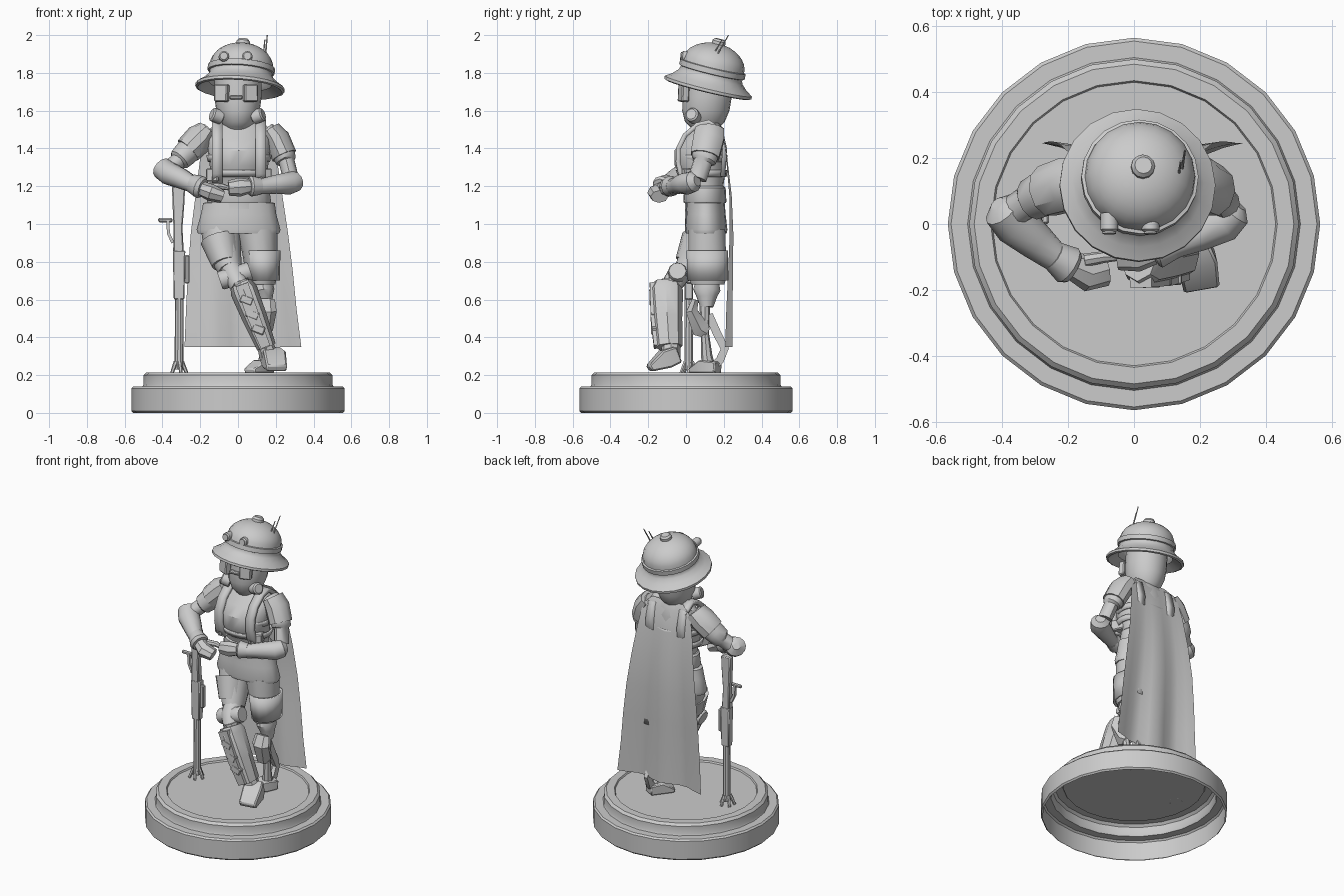
import bpy, bmesh
from math import sin, cos, pi, radians
from mathutils import Vector, Matrix


def finish(name, bm, smooth=True, thick=0, bevel=0):
    me = bpy.data.meshes.new(name)
    bmesh.ops.recalc_face_normals(bm, faces=bm.faces)
    bm.to_mesh(me)
    bm.free()
    ob = bpy.data.objects.new(name, me)
    bpy.context.collection.objects.link(ob)
    if thick:
        m = ob.modifiers.new("thickness", 'SOLIDIFY')
        m.thickness, m.offset = thick, 0
    if bevel:
        m = ob.modifiers.new("bevel", 'BEVEL')
        m.width, m.segments = bevel, 1
    if smooth:
        bpy.ops.object.select_all(action='DESELECT')
        ob.select_set(True)
        bpy.context.view_layer.objects.active = ob
        bpy.ops.object.shade_smooth_by_angle(angle=radians(35))
    return ob


def skin(name, rings, caps=(True, True), **kw):
    bm = bmesh.new()
    vs = [[bm.verts.new(p) for p in r] for r in rings]
    n = len(vs[0])
    for a, b in zip(vs, vs[1:]):
        for i in range(n):
            bm.faces.new((a[i], a[(i + 1) % n], b[(i + 1) % n], b[i]))
    if caps[0]:
        bm.faces.new(vs[0][::-1])
    if caps[1]:
        bm.faces.new(vs[-1])
    return finish(name, bm, **kw)


def stack(name, levels, n=20, mat=Matrix(), caps=(True, True), **kw):
    """Horizontal ellipses: z, centre x, centre y, rx, ry."""
    return skin(name, [[mat @ Vector((cx + rx * cos(2 * pi * i / n), cy + ry * sin(2 * pi * i / n), z))
                        for i in range(n)] for z, cx, cy, rx, ry in levels], caps, **kw)


def lathe(name, prof, n=24, mat=Matrix(), caps=(True, True), **kw):
    return stack(name, [(z, 0, 0, r, r) for r, z in prof], n, mat, caps, **kw)


def limb(name, pts, n=12, ref=(0, 1, 0), **kw):
    """Tube through points (x, y, z, r side, r along ref)."""
    P = [Vector(p[:3]) for p in pts]
    rings = []
    for i, p in enumerate(pts):
        t = (P[min(i + 1, len(P) - 1)] - P[max(i - 1, 0)]).normalized()
        s = t.cross(Vector(ref)).normalized()
        u = s.cross(t)
        o = pi / 4 if n == 4 else 0
        k = 1.414 if n == 4 else 1
        rings.append([P[i] + k * (s * p[3] * cos(o + 2 * pi * j / n) + u * p[4] * sin(o + 2 * pi * j / n))
                      for j in range(n)])
    return skin(name, rings, **kw)


def box(name, loc, size, rot=(0, 0, 0), bevel=0.006):
    bm = bmesh.new()
    bmesh.ops.create_cube(bm, size=1)
    bm.transform(Matrix.Diagonal((*size, 1)))
    ob = finish(name, bm, smooth=False, bevel=bevel)
    ob.location, ob.rotation_euler = loc, [radians(a) for a in rot]
    return ob


def ribbon(name, pts, w, thick=0.015):
    bm = bmesh.new()
    rows = [[bm.verts.new((x + s * w / 2, y, z)) for s in (-1, 1)] for x, y, z in pts]
    for a, b in zip(rows, rows[1:]):
        bm.faces.new((a[0], a[1], b[1], b[0]))
    return finish(name, bm, thick=thick)


# Round plinth, open underneath
lathe("plinth", [(.555, 0), (.565, .01), (.565, .13), (.555, .14), (.505, .14), (.5, .15), (.5, .2),
                 (.485, .215), (.435, .215), (.43, .205)], 24, caps=(False, True))

# Helmet, tilted back
H = Matrix.Translation((.01, .115, 1.715)) @ Matrix.Rotation(radians(4), 4, 'Y') @ Matrix.Rotation(radians(-13.5), 4, 'X')
dome = [(.168 * cos(a * pi / 16), .125 + .122 * sin(a * pi / 16)) for a in range(8)]
lathe("helmet", [(.165, .03), (.225, -.005), (.237, 0), (.237, .015), (.2, .04), (.175, .065), (.168, .08), (.168, .09),
                 (.178, .093), (.178, .122)] + dome + [(.01, .247)], 20, H, caps=(False, True))
lathe("helmet_knob", [(.036, .235), (.036, .26), (.026, .272)], 12, H)
for x in (-.075, .05):
    lathe("helmet_lamp", [(.027, -.02), (.027, .03), (.02, .036), (.02, .042)], 12,
          Matrix.Translation((x, .012, 1.885)) @ Matrix.Rotation(radians(83), 4, 'X'))
for x, y, z in ((.142, .19, 1.975), (.155, .225, 2.0)):
    limb("antenna", [(x - .012, y - .075, z - .13, .005, .005), (x, y, z, .003, .003)], 6)

# Head, lenses and cheek filters
stack("head", [(1.48, 0, .12, .065, .065), (1.515, 0, .1, .07, .08), (1.54, 0, .1, .092, .105), (1.6, 0, .105, .115, .125),
               (1.67, 0, .112, .125, .13), (1.77, 0, .12, .125, .13)])
for x, a in ((-.086, -22), (.066, 18)):
    box("lens", (x, -.012, 1.693), (.074, .04, .092), (-3, 0, a))
box("nose_bridge", (-.01, -.012, 1.67), (.07, .04, .02))
for s in (-1, 1):
    lathe("cheek_filter", [(.03, -.04), (.037, -.035), (.037, .015), (.028, .022)], 14,
          Matrix.Translation((.118 * s - .003, .035, 1.575)) @ Matrix.Rotation(s * radians(70), 4, 'Y') @ Matrix.Rotation(radians(20), 4, 'X'))

# Torso, belt and tunic skirt
stack("torso", [(1.08, .005, .1, .15, .1), (1.18, .005, .1, .14, .095), (1.25, .005, .09, .145, .115),
                (1.31, .005, .075, .155, .135), (1.39, .005, .075, .165, .135), (1.45, .005, .095, .165, .11),
                (1.5, .005, .115, .15, .08), (1.535, .005, .12, .1, .06)])
stack("belt", [(1.11, .005, .1, .165, .11), (1.12, .005, .1, .17, .114), (1.19, .005, .1, .16, .11), (1.2, .005, .1, .15, .1)])
stack("tunic_skirt", [(1.115, .005, .105, .175, .095), (1.11, .005, .105, .19, .1), (1.05, .003, .105, .2, .105),
                      (.97, .003, .107, .222, .112), (.95, .003, .107, .215, .108), (.955, .003, .107, .17, .09)])
for s in (-1, 1):
    ribbon("shoulder_strap", [(.005 + .115 * s, y, z) for y, z in
           ((.0, 1.22), (-.03, 1.27), (-.042, 1.33), (-.04, 1.4), (-.005, 1.47), (.06, 1.525), (.12, 1.54),
            (.18, 1.5), (.205, 1.4), (.195, 1.25))], .055, .025)
    box("chest_pouch", (.005 + .125 * s, .02, 1.26), (.07, .09, .07), (0, 0, 25 * s))
for z in (1.25, 1.33):
    stack("chest_band", [(z, .005, .088, .16, .122), (z + .035, .005, .082, .168, .133)], caps=(False, False), thick=.01)

# Right arm, bent over the rifle
limb("right_upper_arm", [(-.15, .13, 1.49, .05, .06), (-.2, .12, 1.45, .07, .075), (-.28, .09, 1.37, .066, .07),
                         (-.31, .075, 1.34, .06, .065), (-.32, .07, 1.33, .045, .05), (-.37, .035, 1.285, .045, .05)])
limb("right_shoulder_plate", [(-.16, .125, 1.5, .055, .08), (-.2, .12, 1.455, .08, .085), (-.265, .1, 1.39, .075, .08)], 10)
limb("right_forearm", [(-.415, .06, 1.31, .025, .025), (-.4, .045, 1.295, .062, .06), (-.36, .0, 1.265, .068, .062), (-.3, -.05, 1.24, .058, .055),
                       (-.24, -.1, 1.21, .045, .045), (-.2, -.12, 1.195, .048, .048)], ref=(0, 0, 1))
limb("right_cuff", [(-.245, -.095, 1.215, .045, .05), (-.2, -.125, 1.195, .06, .062), (-.185, -.133, 1.19, .05, .05)], ref=(0, 0, 1))
limb("right_hand", [(-.2, -.12, 1.19, .04, .04), (-.14, -.15, 1.165, .055, .045), (-.085, -.14, 1.145, .048, .035)], 8, ref=(0, 0, 1))
limb("right_thumb", [(-.15, -.11, 1.2, .02, .02), (-.09, -.1, 1.2, .018, .018), (-.05, -.1, 1.19, .012, .012)], 8, ref=(0, 0, 1))

# Left arm, folded across the waist
limb("left_upper_arm", [(.15, .13, 1.49, .05, .06), (.2, .12, 1.45, .062, .075), (.245, .1, 1.36, .06, .07),
                        (.255, .095, 1.335, .055, .065), (.258, .09, 1.33, .042, .05), (.28, .06, 1.24, .042, .05)])
limb("left_shoulder_plate", [(.17, .125, 1.5, .055, .08), (.205, .12, 1.45, .07, .085), (.245, .1, 1.36, .068, .08)], 10)
limb("left_forearm", [(.315, .06, 1.23, .03, .03), (.3, .04, 1.225, .058, .055), (.27, .005, 1.215, .062, .06), (.2, -.03, 1.21, .052, .05),
                      (.13, -.06, 1.2, .042, .042), (.09, -.075, 1.2, .045, .045)], ref=(0, 0, 1))
limb("left_cuff", [(.12, -.065, 1.2, .042, .045), (.07, -.08, 1.2, .055, .055), (.058, -.085, 1.2, .045, .045)], ref=(0, 0, 1))
limb("left_hand", [(.06, -.085, 1.2, .038, .038), (.01, -.1, 1.195, .045, .05), (-.05, -.105, 1.19, .035, .04)], 8, ref=(0, 0, 1))

# Standing left leg: shorts, joint, thin split shin
stack("left_shorts", [(.97, .1, .11, .11, .1), (.85, .115, .112, .093, .102), (.71, .125, .115, .08, .1),
                      (.68, .125, .115, .072, .09)], 14)
stack("left_thigh_plate", [(.86, .125, .112, .094, .106), (.7, .135, .115, .08, .105)], 14, caps=(False, False), thick=.012)
limb("left_knee", [(.13, .115, .7, .05, .06), (.135, .11, .65, .058, .072), (.14, .11, .615, .045, .055), (.145, .11, .56, .035, .035)])
limb("left_knee_guard", [(.145, .05, .6, .05, .02), (.145, .03, .54, .06, .035), (.14, .08, .44, .045, .055), (.14, .11, .42, .03, .03)], 6)
limb("left_shin", [(.145, .1, .6, .03, .03), (.145, .1, .42, .022, .022), (.14, .11, .3, .028, .03), (.135, .125, .215, .04, .04)], 8)
limb("left_heel_blade", [(.14, .12, .52, .022, .013), (.14, .165, .42, .022, .013), (.14, .205, .34, .022, .013),
                         (.14, .18, .28, .022, .013), (.135, .12, .22, .022, .013)], 4, ref=(1, 0, 0))
limb("left_foot", [(.16, .17, .24, .04, .03), (.12, .1, .245, .05, .035), (.06, .04, .222, .04, .012)], 4, ref=(0, 0, 1), bevel=.006)

# Right leg crossed in front
limb("right_shorts", [(-.09, .11, .97, .105, .1), (-.085, .09, .9, .1, .1), (-.06, .045, .81, .08, .088), (-.04, .01, .755, .065, .075)], 14)
limb("right_thigh_plate", [(-.1, .08, .92, .1, .105), (-.065, .03, .79, .075, .09)], 12)
limb("right_knee", [(-.04, .01, .77, .055, .06), (-.02, -.045, .725, .062, .06), (.01, -.08, .67, .05, .055)])
lathe("knee_cap", [(.045, -.085), (.05, -.075), (.05, .075), (.045, .085)], 12,
      Matrix.Translation((-.015, -.045, .725)) @ Matrix.Rotation(radians(72), 4, 'Y'))
limb("right_shin", [(.01, -.09, .7, .045, .05), (.155, -.09, .31, .035, .04)], 8)
limb("right_shin_guard", [(.015, -.1, .68, .06, .075), (.03, -.105, .65, .073, .09), (.09, -.1, .5, .066, .08), (.15, -.09, .35, .052, .072)], 8)
limb("shin_ridge", [(.02, -.17, .68, .035, .022), (.085, -.165, .5, .032, .022), (.145, -.15, .35, .026, .02)], 4)
for t in (.2, .45, .7):
    box("shin_segment", (.02 + .125 * t, -.175 + .015 * t, .66 - .31 * t), (.07, .04, .045), (0, 21, 0))
limb("right_ankle", [(.145, -.08, .36, .045, .05), (.165, -.08, .29, .05, .05)], 8)
limb("right_foot", [(.17, -.05, .31, .05, .045), (.19, -.11, .285, .06, .05), (.205, -.195, .235, .055, .018)], 4, ref=(0, 0, 1), bevel=.008)

# Cape: single sheet flaring downward
bm = bmesh.new()
rows = []
for z, x0, x1, y in ((1.54, -.1, .13, .17), (1.49, -.17, .18, .195), (1.35, -.2, .205, .215), (1.15, -.225, .235, .235),
                     (.95, -.25, .265, .24), (.75, -.265, .29, .235), (.55, -.275, .31, .228), (.35, -.283, .335, .225)):
    row = []
    for i in range(11):
        u = i / 10
        wave = .018 * (1.54 - z) * cos(4 * pi * u)
        row.append(bm.verts.new((x0 + (x1 - x0) * u, y + wave, z)))
    rows.append(row)
for a, b in zip(rows, rows[1:]):
    for i in range(10):
        bm.faces.new((a[i], a[i + 1], b[i + 1], b[i]))
finish("cape", bm)

# Rifle standing muzzle-down
RX, RY = -.315, .015
limb("rifle_stock", [(RX, RY, 1.2, .035, .02), (RX, RY, 1.12, .032, .02), (RX - .003, RY, .98, .024, .02), (RX, RY, .85, .028, .022)], 4, bevel=.006)
limb("rifle_body", [(RX + .003, RY, .86, .033, .024), (RX + .003, RY, .6, .028, .022)], 4, bevel=.005)
limb("rifle_barrel", [(RX + .005, RY, .84, .022, .022), (RX + .003, RY, .23, .024, .024)], 10)
box("rifle_magazine", (-.27, RY, .76), (.025, .03, .15))
box("rifle_lever", (-.385, RY, 1.02), (.075, .018, .022))
limb("rifle_grip", [(-.372, RY, 1.02, .008, .01), (-.368, RY, .95, .008, .01), (-.345, RY, .9, .008, .01)], 4)
for k in range(5):
    a = 2 * pi * k / 5
    limb("muzzle_prong", [(RX + .018 * cos(a), RY + .018 * sin(a), .27, .012, .012),
                          (RX + .045 * cos(a), RY + .045 * sin(a), .207, .009, .009)], 6)
